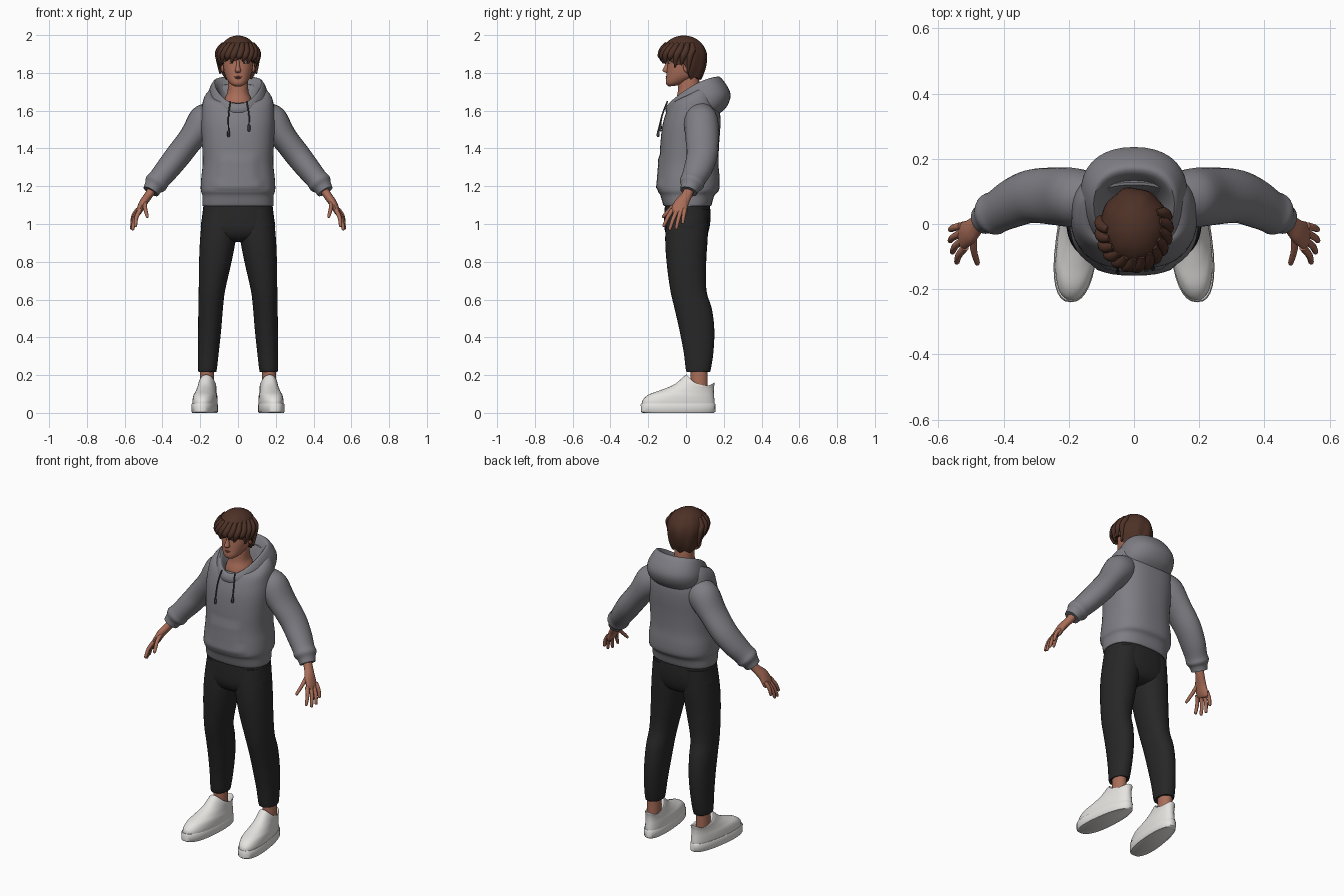
import bpy, bmesh, math
from mathutils import Vector

def material(name, rgb):
    m = bpy.data.materials.new(name)
    m.diffuse_color = (*rgb, 1)
    return m

GREY = material("hoodie grey", (0.21, 0.206, 0.23))
CORD = material("cord dark grey", (0.06, 0.06, 0.066))
BLACK = material("trouser black", (0.02, 0.02, 0.021))
SKIN = material("skin", (0.40, 0.155, 0.10))
LIP = material("lip", (0.27, 0.085, 0.062))
HAIR = material("hair brown", (0.075, 0.031, 0.02))
WHITE = material("shoe white", (0.78, 0.77, 0.745))
EYE = material("eye white", (0.6, 0.57, 0.54))
IRIS = material("iris dark", (0.03, 0.017, 0.012))

def spow(v, e):
    return math.copysign(abs(v) ** e, v)

def loft(name, rings, mat, steps=4, mirror=False):
    """Skin through rings of points, smoothed between them."""
    out = []
    last = len(rings) - 1
    for i in range(last):
        a, b, c, d = (rings[max(0, min(last, j))] for j in (i - 1, i, i + 1, i + 2))
        for k in range(steps):
            t = k / steps
            out.append([0.5 * (2 * q + (r - p) * t + (2 * p - 5 * q + 4 * r - s) * t * t
                               + (3 * q - p - 3 * r + s) * t ** 3) for p, q, r, s in zip(a, b, c, d)])
    out.append(rings[-1])
    for sx in ((1, -1) if mirror else (1,)):
        bm = bmesh.new()
        rows = [[bm.verts.new((p.x * sx, p.y, p.z)) for p in r] for r in out]
        n = len(rows[0])
        for r0, r1 in zip(rows, rows[1:]):
            for j in range(n):
                bm.faces.new((r0[j], r0[(j + 1) % n], r1[(j + 1) % n], r1[j]))
        bm.faces.new(rows[0])
        bm.faces.new(rows[-1])
        bmesh.ops.recalc_face_normals(bm, faces=bm.faces)
        label = name if not mirror else ("left_" if sx > 0 else "right_") + name
        me = bpy.data.meshes.new(label)
        bm.to_mesh(me)
        bm.free()
        me.materials.append(mat)
        ob = bpy.data.objects.new(label, me)
        bpy.context.collection.objects.link(ob)
    return ob

def ring(fy, fz, by, bz, rx, cx=0, p=2.2, lift=0, taper=0, skew=0, n=32):
    """Loop given by its front point, back point and half width."""
    pts = []
    for i in range(n):
        a = 2 * math.pi * i / n
        u, v = spow(math.cos(a), 2 / p), spow(math.sin(a), 2 / p)
        y = (fy + by) / 2 + u * (fy - by) / 2
        z = (fz + bz) / 2 + u * (fz - bz) / 2 + lift * math.sin(a) ** 2
        pts.append(Vector((cx + v * rx * (1 + taper * u) - skew * y, y, z)))
    return pts

def tube(name, pts, radii, mat, n=16, steps=4, mirror=False):
    """Limb along a path; radii are (thickness, width along y)."""
    pts = [Vector(p) for p in pts]
    rings = []
    for i, p in enumerate(pts):
        t = (pts[min(i + 1, len(pts) - 1)] - pts[max(i - 1, 0)]).normalized()
        w = Vector((0, 1, 0))
        w = (w - t * w.dot(t)).normalized()
        h = t.cross(w)
        ra, rb = radii[i]
        rings.append([p + h * ra * math.cos(2 * math.pi * j / n) + w * rb * math.sin(2 * math.pi * j / n)
                      for j in range(n)])
    return loft(name, rings, mat, steps, mirror)

def ball(name, c, r, mat, mirror=False):
    rings = []
    for i in range(9):
        a = math.pi * (0.03 + 0.94 * i / 8)
        s, z = math.sin(a), c[2] + r[2] * math.cos(a)
        rings.append(ring(c[1] - r[1] * s, z, c[1] + r[1] * s, z, r[0] * s, c[0], 2, n=16))
    return loft(name, rings, mat, 1, mirror)

# hoodie body, with the front pocket raised slightly
body = [(-.11, 1.095, .125, 1.095, .18), (-.12, 1.10, .135, 1.10, .188), (-.135, 1.15, .15, 1.15, .188),
        (-.15, 1.18, .175, 1.18, .197), (-.146, 1.24, .178, 1.24, .195), (-.14, 1.32, .172, 1.32, .187),
        (-.136, 1.42, .175, 1.42, .19), (-.125, 1.52, .182, 1.52, .195), (-.105, 1.59, .178, 1.60, .193),
        (-.085, 1.63, .15, 1.70, .18), (-.07, 1.64, .12, 1.74, .14), (-.05, 1.60, .09, 1.64, .08)]
torso = loft("hoodie_body", [ring(*r, p=2.5, n=48) for r in body], GREY)
for v in torso.data.vertices:
    if v.co.y < 0 and 1.18 < v.co.z < 1.36 and abs(v.co.x) < .12 - (v.co.z - 1.18) * .15:
        v.co.y -= .008

# hood lying open behind the neck
hood = [(-.05, 1.60, .08, 1.62, .07, 0), (-.075, 1.63, .12, 1.71, .095, .01), (-.092, 1.637, .165, 1.78, .122, .025),
        (-.105, 1.62, .205, 1.75, .145, .025), (-.108, 1.60, .236, 1.685, .16, .02),
        (-.10, 1.58, .215, 1.62, .155, .01), (-.08, 1.56, .165, 1.575, .13, 0)]
loft("hood", [ring(*r[:5], lift=r[5], taper=-.15, n=40) for r in hood], GREY)

# drawstrings
for side, x, end in (("right", -.05, 1.465), ("left", .058, 1.495)):
    y = -.147 + (end - 1.465) * .4
    tube(side + "_drawstring", [(x * .8, -.098, 1.65), (x, -.125, 1.58), (x, y, end + .03), (x, y, end + .025),
                                (x, y - .001, end), (x, y, end - .005)],
         [(.004, .004)] * 3 + [(.007, .007)] * 2 + [(.003, .003)], CORD, 8, 3)

# sleeves with gathered cuffs
tube("sleeve", [(.11, .075, 1.59), (.175, .08, 1.545), (.245, .085, 1.455), (.315, .085, 1.365), (.37, .065, 1.295),
                (.415, .04, 1.24), (.435, .03, 1.215), (.448, .022, 1.195), (.462, .014, 1.172)],
     [(.07, .07), (.09, .09), (.07, .088), (.068, .082), (.064, .076), (.059, .066), (.062, .066),
      (.05, .052), (.044, .046)], GREY, 24, 4, True)

# hands
tube("palm", [(.45, .02, 1.19), (.475, .003, 1.15), (.503, -.024, 1.11), (.525, -.036, 1.065), (.53, -.04, 1.05)],
     [(.024, .028), (.022, .028), (.021, .038), (.016, .043), (.008, .034)], SKIN, 16, 4, True)
fingers = {"index_finger": ((.518, -.072, 1.075), (.545, -.12, .985)),
           "middle_finger": ((.526, -.05, 1.068), (.559, -.088, .967)),
           "ring_finger": ((.53, -.028, 1.068), (.566, -.053, .972)),
           "little_finger": ((.53, -.006, 1.078), (.565, -.018, 1.0)),
           "thumb": ((.492, -.03, 1.125), (.48, -.125, 1.035))}
for name, (a, b) in fingers.items():
    a, b = Vector(a), Vector(b)
    bow = Vector((.006, 0, .006))
    path = [a, a.lerp(b, .5) + bow, a.lerp(b, .92), b]
    tube(name, path, [(.012, .012), (.0105, .0105), (.0085, .0085), (.003, .003)], SKIN, 10, 3, True)

# trousers: seat and two legs
seat = [(-.11, 1.12, .125, 1.12, .18), (-.115, 1.04, .13, 1.04, .19), (-.113, .97, .122, .97, .195),
        (-.09, .925, .10, .925, .15), (-.05, .905, .06, .905, .06)]
loft("trouser_seat", [ring(*r, p=2.4) for r in seat], BLACK)
legs = [(-.10, 1.08, .12, .09, .095), (-.11, .93, .115, .105, .095), (-.103, .80, .107, .12, .086),
        (-.083, .65, .108, .138, .07), (-.06, .55, .137, .145, .065), (-.035, .44, .15, .15, .061),
        (-.012, .32, .145, .157, .055), (.0, .225, .13, .162, .049), (.01, .218, .122, .162, .042)]
loft("trouser_leg", [ring(f, z, b, z, rx, cx, 2.2) for f, z, b, cx, rx in legs], BLACK, 4, True)

# ankles and shoes
loft("ankle", [ring(.025, z, .115, z, .037, .165, 2) for z in (.09, .15, .24)], SKIN, 2, True)
sole = [(-.23, 0, .148, 0, .061), (-.238, .006, .155, .006, .065), (-.24, .045, .156, .045, .065),
        (-.236, .05, .152, .05, .062)]
loft("shoe_sole", [ring(*r, .17, 2.4, 0, .1, .1) for r in sole], WHITE, 1, True)
upper = [(-.234, .045, .152, .045, .062, 0), (-.228, .07, .151, .065, .062, 0), (-.195, .098, .149, .085, .059, 0),
         (-.13, .122, .147, .11, .053, -.006), (-.06, .152, .148, .135, .048, -.012),
         (-.005, .198, .152, .158, .045, -.03), (.008, .196, .145, .156, .039, -.03),
         (.03, .15, .13, .12, .034, 0)]
loft("shoe_upper", [ring(*r[:5], .168, 2.3, r[5], .1, .1) for r in upper], WHITE, 4, True)

# neck and head
neck = [(-.065, 1.61, .09, 1.64, .08), (-.058, 1.65, .085, 1.68, .07), (-.045, 1.69, .075, 1.71, .056),
        (-.04, 1.74, .07, 1.76, .053), (-.03, 1.80, .06, 1.80, .05)]
loft("neck", [ring(*r) for r in neck], SKIN)
head = [(-.09, 1.728, -.045, 1.733, .02), (-.103, 1.738, -.01, 1.745, .04), (-.107, 1.755, .03, 1.765, .055),
        (-.104, 1.785, .06, 1.785, .068), (-.101, 1.82, .07, 1.82, .076), (-.098, 1.86, .08, 1.86, .08),
        (-.105, 1.89, .08, 1.89, .08), (-.10, 1.925, .07, 1.925, .072), (-.065, 1.965, .045, 1.965, .045)]
loft("head", [ring(*r) for r in head], SKIN)

# facial features
nose = [(-.10, 1.872, -.08, 1.872, .007), (-.112, 1.84, -.08, 1.84, .009), (-.124, 1.815, -.08, 1.815, .015),
        (-.118, 1.805, -.08, 1.805, .014), (-.104, 1.80, -.08, 1.80, .008)]
loft("nose", [ring(*r, n=16) for r in nose], SKIN, 3)
ball("ear", (.082, .003, 1.83), (.01, .018, .028), SKIN, True)
ball("eye", (.033, -.086, 1.855), (.013, .008, .006), EYE, True)
ball("iris", (.032, -.090, 1.855), (.0055, .006, .0055), IRIS, True)
tube("eyebrow", [(.014, -.101, 1.873), (.033, -.097, 1.879), (.054, -.083, 1.874)],
     [(.004, .004), (.0045, .004), (.002, .003)], HAIR, 8, 3, True)
ball("upper_lip", (0, -.1, 1.779), (.022, .008, .004), LIP)
ball("lower_lip", (0, -.1, 1.772), (.018, .0085, .0045), LIP)

# hair: lumpy cap with a scalloped hem, lower at the back
def hem(a):
    f = math.cos(a)
    return (1.84 + .03 * f if f > 0 else 1.84 - .07 * min(1, -f * 2.5)) + .007 * math.sin(9 * a)

def hair_point(a, r, z):
    return Vector((.106 * r * math.sin(a), -.012 - .123 * r * math.cos(a), z))

rows, n, rings = 14, 72, []
for i in range(rows + 2):
    loop = []
    t = min(i, rows) / rows
    for j in range(n):
        a = 2 * math.pi * j / n
        if t < .65:
            ph = math.pi / 2 * (.04 + .96 * t / .65)
            z, r = 1.885 + .113 * math.cos(ph), math.sin(ph)
        else:
            z = 1.885 + (hem(a) - 1.885) * (t - .65) / .35
            r = 1 - .25 * (max(0, 1.885 - z) / .12) ** 2
        r *= 1 + t * (.03 * math.sin(9 * a + 4 * t) + .02 * math.sin(5 * a - 6 * t + 1))
        loop.append(hair_point(a, r * (.72 if i > rows else 1), z + (.012 if i > rows else 0)))
    rings.append(loop)
loft("hair_cap", rings, HAIR, 1)

# separate locks around the fringe and sides
for k in range(13):
    a = (k - 6) * .3
    z = hem(a) - .008 + .008 * math.sin(k * 2.3)
    path = [hair_point(a + .3, .72, 1.955), hair_point(a + .18, .93, 1.92),
            hair_point(a + .05, .99, 1.888), hair_point(a - .05, .93, z)]
    tube("hair_lock_%d" % (k + 1), path, [(.012, .012), (.018, .018), (.017, .017), (.004, .004)], HAIR, 10, 4)

# smooth shading with sharp creases kept
for ob in bpy.data.objects:
    ob.select_set(True)
bpy.context.view_layer.objects.active = torso
bpy.ops.object.shade_smooth_by_angle(angle=math.radians(45))
